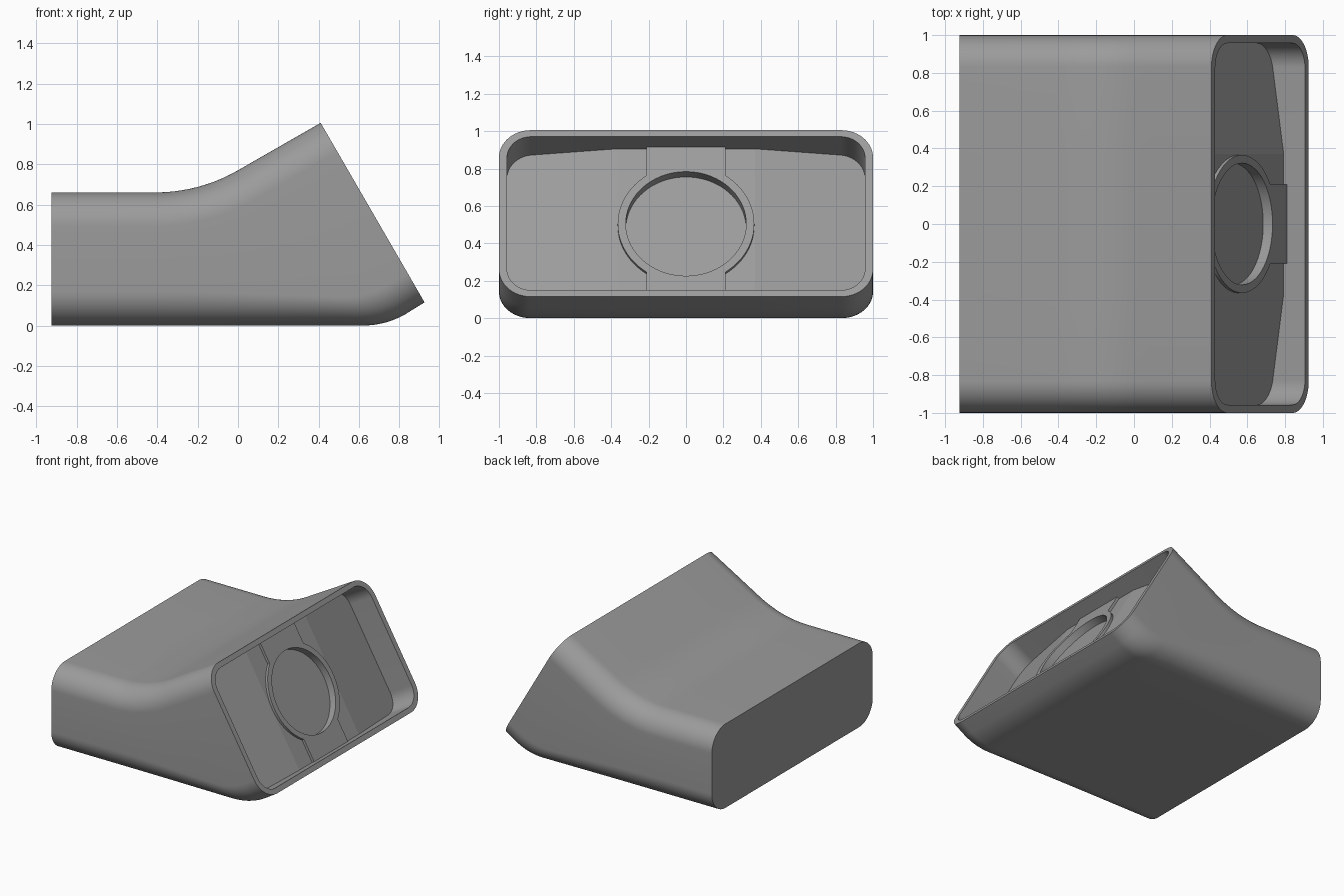
import bpy, bmesh, math
from mathutils import Vector

if "Cube" in bpy.data.objects:
    bpy.data.objects.remove(bpy.data.objects["Cube"])

grey = bpy.data.materials.new("plain grey")
grey.diffuse_color = (0.33, 0.33, 0.33, 1)
grey.use_nodes = True
grey.node_tree.nodes["Principled BSDF"].inputs["Base Color"].default_value = grey.diffuse_color

SEG = 16                      # segments per rounded corner
FLAT = 0.37                   # half width of the flat middle of the recess floor
MOUTH_TOP, MOUTH_BOT = Vector((0.41, 0, 1.005)), Vector((0.925, 0, 0.115))
CENTRE = (MOUTH_TOP + MOUTH_BOT) / 2
UP = (MOUTH_TOP - MOUTH_BOT).normalized()
OUT = Vector((UP.z, 0, -UP.x))
HALF = (MOUTH_TOP - MOUTH_BOT).length / 2


def section(w, h, r):
    """Rounded rectangle (y, v) with extra points at the floor creases."""
    pts = []
    for k, (sy, sv) in enumerate(((1, 1), (-1, 1), (-1, -1), (1, -1))):
        for i in range(SEG + 1):
            a = math.radians(90 * (k + i / SEG))
            pts.append((sy * (w - r) + r * math.cos(a), sv * (h - r) + r * math.sin(a)))
        if k in (0, 2):
            pts += [(sy * FLAT, sv * h), (-sy * FLAT, sv * h)]
    return pts


def mouth(y, v, d):
    """Point measured on the tilted mouth plane, d deep inside it."""
    return CENTRE + UP * v - OUT * d + Vector((0, y, 0))


def finish(bm, name):
    bmesh.ops.recalc_face_normals(bm, faces=bm.faces)
    me = bpy.data.meshes.new(name)
    bm.to_mesh(me)
    bm.free()
    me.materials.append(grey)
    ob = bpy.data.objects.new(name, me)
    bpy.context.collection.objects.link(ob)
    return ob


def prism(name, outline, d0, d1):
    bm = bmesh.new()
    a = [bm.verts.new(mouth(y, v, d0)) for y, v in outline]
    b = [bm.verts.new(mouth(y, v, d1)) for y, v in outline]
    bm.faces.new(a)
    bm.faces.new(b[::-1])
    for i in range(len(a)):
        j = (i + 1) % len(a)
        bm.faces.new((a[j], a[i], b[i], b[j]))
    return finish(bm, name)


def arc(r, a0, a1, n):
    return [(r * math.cos(a0 + (a1 - a0) * i / n), r * math.sin(a0 + (a1 - a0) * i / n))
            for i in range(n + 1)]


# Side profile as pairs of top and bottom points, back to mouth
pairs = [((-0.925, 0.66), (-0.925, 0))]
R = 0.82
for i in range(11):                                   # upper bend
    a = math.radians(3 * i)
    pairs.append(((-0.41 + R * math.sin(a), 0.66 + R * (1 - math.cos(a))),
                  (-0.41 + 0.86 * i / 10, 0)))
r2 = 0.42
for i in range(9):                                    # lower bend
    a = math.radians(30 * i / 8)
    x = 0.08 + 0.25 * i / 8
    pairs.append(((x, 0.77 + x * (1.005 - 0.77) / 0.41),
                  (0.62 + r2 * math.sin(a), r2 * (1 - math.cos(a)))))
pairs.append(((MOUTH_TOP.x, MOUTH_TOP.z), (MOUTH_BOT.x, MOUTH_BOT.z)))

# Housing: lofted shell, rim, recess walls and creased floor
bm = bmesh.new()
loops = []
for (tx, tz), (bx, bz) in pairs:
    t, b = Vector((tx, 0, tz)), Vector((bx, 0, bz))
    mid, up, h = (t + b) / 2, (t - b).normalized(), (t - b).length / 2
    loops.append([bm.verts.new(mid + up * v + Vector((0, y, 0)))
                  for y, v in section(1, h, 0.17)])
inner = section(0.957, HALF - 0.04, 0.13)
loops.append([bm.verts.new(mouth(y, v, 0)) for y, v in inner])
loops.append([bm.verts.new(mouth(y, v, 0.13 + max(0, abs(y) - FLAT) * 0.146))
              for y, v in inner])
n = len(inner)
for p, q in zip(loops, loops[1:]):
    for i in range(n):
        j = (i + 1) % n
        bm.faces.new((p[i], p[j], q[j], q[i]))
bm.faces.new(loops[0][::-1])
f = loops[-1]
c = SEG + 1                                           # first crease point
e = 3 * c + 2                                         # crease point opposite
bm.faces.new((f[c], f[c + 1], f[e], f[e + 1]))
bm.faces.new(f[c + 1:e + 1])
bm.faces.new(f[e + 1:] + f[:c + 1])
housing = finish(bm, "housing")

# Raised band with a ring around the round socket
w, ro, reach = 0.21, 0.365, HALF - 0.025
th = math.acos(w / ro)
outline = ([(w, reach)] + arc(ro, th, -th, 24) + [(w, -reach), (-w, -reach)]
           + arc(ro, math.pi + th, math.pi - th, 24) + [(-w, reach)])
pad = prism("raised_band", outline, 0.11, 0.2)
hole = prism("socket_cutter", arc(0.322, 0, math.tau, 72)[:-1], 0.0, 0.167)

bpy.context.view_layer.objects.active = housing
for tool, op in ((pad, 'UNION'), (hole, 'DIFFERENCE')):
    tool.hide_render = True
    m = housing.modifiers.new(tool.name, 'BOOLEAN')
    m.object, m.operation, m.solver = tool, op, 'EXACT'
    bpy.ops.object.modifier_apply(modifier=m.name)
    bpy.data.objects.remove(tool)

# Smooth bends, crisp creases
bpy.ops.object.select_all(action='DESELECT')
housing.select_set(True)
bpy.ops.object.shade_smooth_by_angle(angle=math.radians(7.5))
